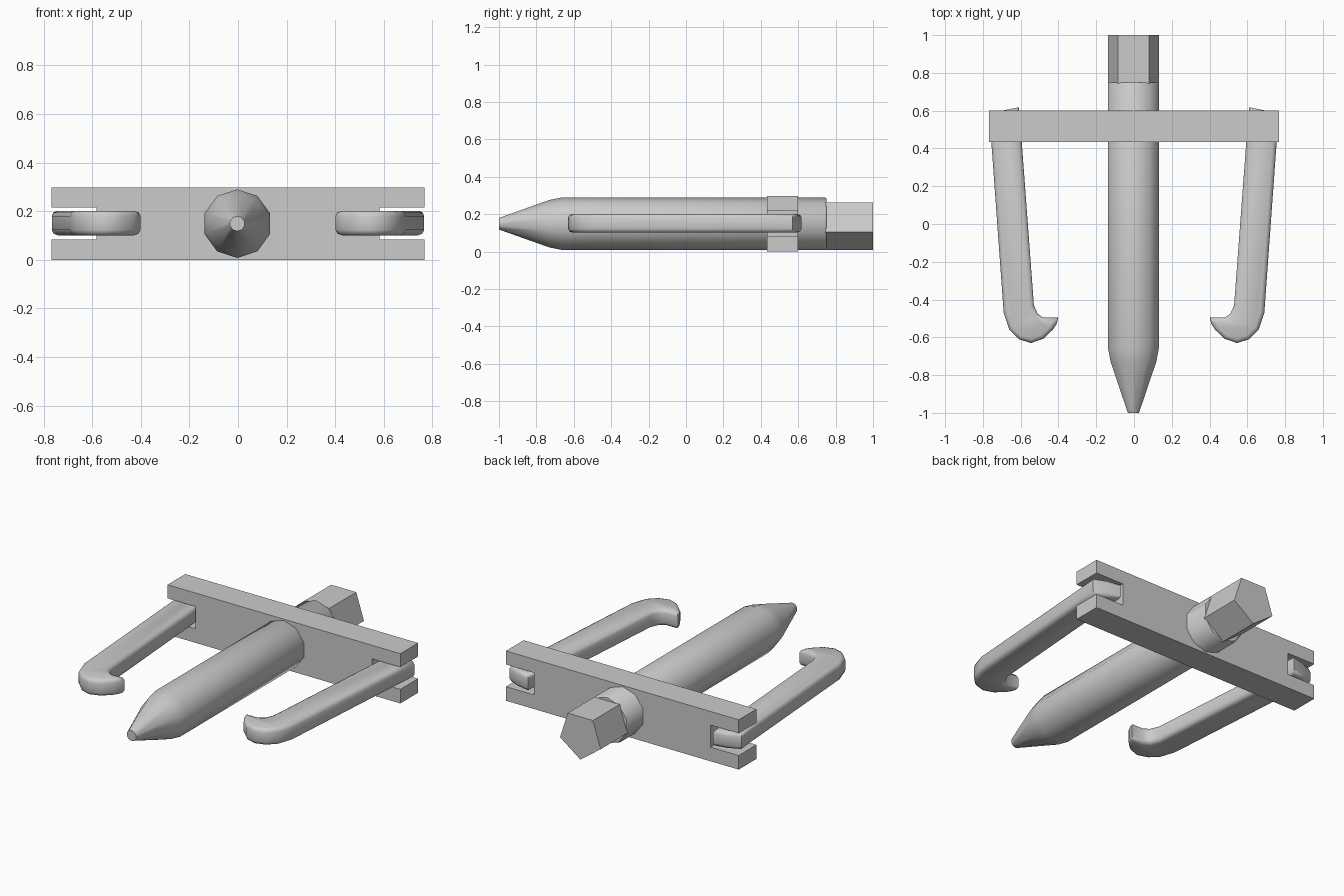
import bpy, bmesh, math
from mathutils import Vector

if "Cube" in bpy.data.objects:
    bpy.data.objects.remove(bpy.data.objects["Cube"])

ZC = 0.149   # shared centre height
XC = -0.003  # shaft axis


def finish(name, bm, smooth=None):
    bmesh.ops.recalc_face_normals(bm, faces=bm.faces)
    me = bpy.data.meshes.new(name)
    bm.to_mesh(me)
    bm.free()
    ob = bpy.data.objects.new(name, me)
    bpy.context.collection.objects.link(ob)
    if smooth:
        bpy.ops.object.select_all(action='DESELECT')
        ob.select_set(True)
        bpy.context.view_layer.objects.active = ob
        bpy.ops.object.shade_smooth_by_angle(angle=math.radians(smooth))
    return ob


def extrude(points, direction, bevel=0.0):
    """Solid prism from a closed outline, optionally with rounded rims."""
    bm = bmesh.new()
    face = bm.faces.new([bm.verts.new(p) for p in points])
    res = bmesh.ops.extrude_face_region(bm, geom=[face], use_keep_orig=True)
    top = [v for v in res['geom'] if isinstance(v, bmesh.types.BMVert)]
    bmesh.ops.translate(bm, verts=top, vec=direction)
    bmesh.ops.recalc_face_normals(bm, faces=bm.faces)
    if bevel:
        d = Vector(direction).normalized()
        rim = [e for e in bm.edges
               if abs((e.verts[0].co - e.verts[1].co).dot(d)) < 1e-5]
        bmesh.ops.bevel(bm, geom=rim, offset=bevel, segments=2, profile=0.5,
                        affect='EDGES', clamp_overlap=False)
    return bm


def lathe(profile, sides, start):
    """Faceted turned solid along y from (y, radius) pairs."""
    bm = bmesh.new()
    rings = []
    for y, r in profile:
        angles = [start + 2 * math.pi * i / sides for i in range(sides)]
        rings.append([bm.verts.new((XC + r * math.cos(a), y, ZC + r * math.sin(a)))
                      for a in angles])
    for a, b in zip(rings, rings[1:]):
        for i in range(sides):
            j = (i + 1) % sides
            bm.faces.new((a[i], a[j], b[j], b[i]))
    bm.faces.new(rings[0])
    bm.faces.new(rings[-1])
    return bm


# Crossbar with a slot in each end
W, S, H = 0.768, 0.582, 0.297
bar = [(-W, 0), (W, 0), (W, 0.084), (S, 0.084), (S, 0.216), (W, 0.216),
       (W, H), (-W, H), (-W, 0.216), (-S, 0.216), (-S, 0.084), (-W, 0.084)]
finish("crossbar", extrude([(x, 0.433, z) for x, z in bar], (0, 0.167, 0)))

# Ten-sided forcing screw with pointed tip
finish("centre_screw",
       lathe([(-1, 0.031), (-0.73, 0.127), (-0.66, 0.141), (0.742, 0.141), (0.75, 0.135)],
             10, math.pi / 2), 40)

# Five-sided drive head
finish("drive_head", lathe([(0.745, 0.141), (1.0, 0.141)], 5, -math.pi / 2))

# Hooked pulling arms
arm = [(0.61, 0.618), (0.69, 0.602), (0.766, 0.57), (0.755, 0.43), (0.69, -0.47),
       (0.66, -0.56), (0.61, -0.61), (0.545, -0.63), (0.48, -0.608), (0.43, -0.56),
       (0.41, -0.53), (0.401, -0.495), (0.48, -0.495), (0.51, -0.475), (0.53, -0.43),
       (0.594, 0.43)]
for side, sx in (("left", -1), ("right", 1)):
    pts = [(sx * x, y, 0.101) for x, y in arm]
    finish(side + "_hook_arm", extrude(pts, (0, 0, 0.101), 0.022), 50)
